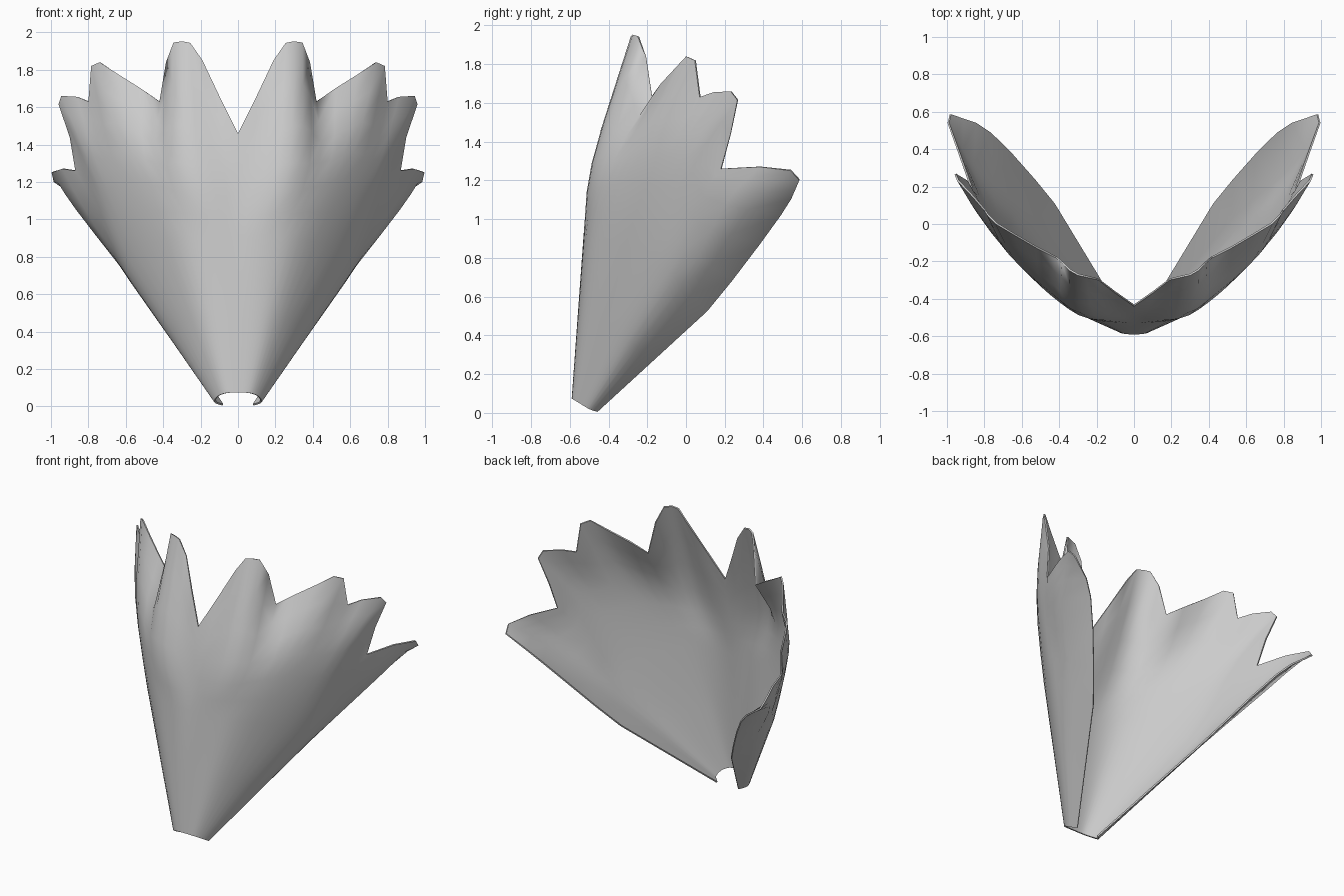
import bpy
from mathutils import Vector

if "Cube" in bpy.data.objects:
    bpy.data.objects.remove(bpy.data.objects["Cube"])


def sample(points, t, mirrored=True):
    """Catmull-Rom through points; t runs 0..1."""
    p = [Vector(q) for q in points]
    f = t * (len(p) - 1)
    i = min(int(f), len(p) - 2)
    f -= i
    b, c = p[i], p[i + 1]
    a = p[i - 1] if i > 0 else (Vector((-c.x, c.y, c.z)) if mirrored else b * 2 - c)
    d = p[i + 2] if i + 2 < len(p) else c * 2 - b
    return 0.5 * (2 * b + (c - a) * f + (2 * a - 5 * b + 4 * c - d) * f * f
                  + (3 * b - a - 3 * c + d) * f ** 3)


# half cross-sections from the centre line round to the free side edge
base = [(0, -.59, .075), (.07, -.583, .07), (.115, -.55, .05),
        (.125, -.5, .02), (.085, -.457, .005)]
middle = [(0, -.53, .90), (.285, -.487, .90), (.51, -.275, .84),
          (.595, -.06, .70), (.43, .11, .525)]
# petal roots: valley, ridge, valley, ridge ... edge
roots = [(0, -.477, 1.25), (.275, -.48, 1.30), (.435, -.375, 1.30),
         (.62, -.215, 1.36), (.72, -.10, 1.32), (.80, .01, 1.32),
         (.79, .09, 1.12), (.865, .32, 1.05), (.77, .49, 1.02)]
# jagged rim, four blunt petals per side
rim = [(0, -.44, 1.46), (.10, -.37, 1.66), (.19, -.30, 1.85), (.255, -.285, 1.943),
       (.30, -.275, 1.952), (.345, -.25, 1.945), (.385, -.21, 1.84), (.42, -.18, 1.63),
       (.52, -.13, 1.70), (.64, -.06, 1.775), (.74, 0, 1.84), (.785, .045, 1.82),
       (.80, .07, 1.63), (.86, .14, 1.655), (.945, .23, 1.66), (.96, .265, 1.615),
       (.90, .23, 1.44), (.87, .18, 1.26), (.94, .38, 1.27), (.997, .54, 1.25),
       (.985, .585, 1.20)]
keys = [0, 4, 7, 10, 12, 14, 17, 19, 20]   # rim index above each root point

# half shell: one smooth rib from base to rim per rim point
cols = []
last = len(keys) - 1
for k in range(last):
    n = keys[k + 1] - keys[k]
    for j in range(n + (k == last - 1)):
        t = (k + j / n) / last
        b, m, r = sample(base, t), sample(middle, t), sample(roots, t)
        top = Vector(rim[keys[k] + j])
        low = b.lerp(m, .5)
        upper = [sample([low, m, r, top], (1 + s / 3) / 3, False) for s in range(7)]
        cols.append([b, low] + upper)

rows = len(cols[0])
verts = [p for c in cols for p in c]
faces = [(i * rows + j, (i + 1) * rows + j, (i + 1) * rows + j + 1, i * rows + j + 1)
         for i in range(len(cols) - 1) for j in range(rows - 1)]
mesh = bpy.data.meshes.new("petal_shell")
mesh.from_pydata(verts, [], faces)
shell = bpy.data.objects.new("petal_shell", mesh)
bpy.context.collection.objects.link(shell)
bpy.context.view_layer.objects.active = shell
shell.select_set(True)

# mirror across the centre and give it a thin wall
mirror = shell.modifiers.new("mirror", 'MIRROR')
mirror.use_clip = True
wall = shell.modifiers.new("wall", 'SOLIDIFY')
wall.thickness = .01
wall.offset = -1
for name in ("mirror", "wall"):
    bpy.ops.object.modifier_apply(modifier=name)
bpy.ops.object.shade_smooth_by_angle(angle=1.3)
